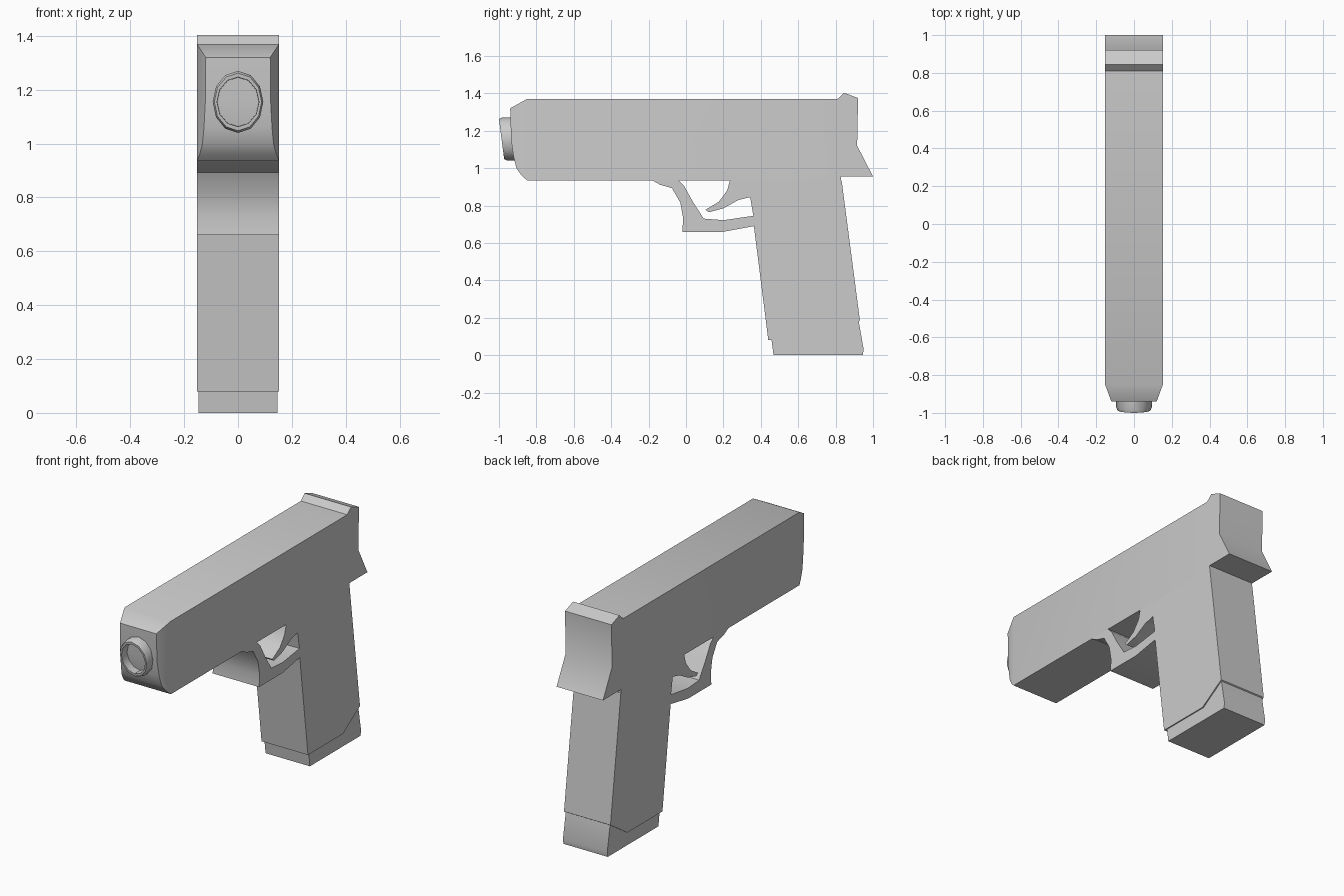
import bpy, bmesh, math

if "Cube" in bpy.data.objects:
    bpy.data.objects.remove(bpy.data.objects["Cube"])

W = 0.153  # half width of the body


def finish(bm, name):
    bmesh.ops.recalc_face_normals(bm, faces=bm.faces)
    me = bpy.data.meshes.new(name)
    bm.to_mesh(me)
    bm.free()
    ob = bpy.data.objects.new(name, me)
    bpy.context.collection.objects.link(ob)
    bpy.ops.object.select_all(action='DESELECT')
    ob.select_set(True)
    bpy.context.view_layer.objects.active = ob
    bpy.ops.object.shade_smooth_by_angle(angle=math.radians(35))
    return ob


def prism(pts, w):
    """Side profile (y, z) extruded across x; returns bmesh and both caps."""
    bm = bmesh.new()
    left = [bm.verts.new((-w, y, z)) for y, z in pts]
    right = [bm.verts.new((w, y, z)) for y, z in pts]
    n = len(pts)
    for i in range(n):
        j = (i + 1) % n
        bm.faces.new((left[i], left[j], right[j], right[i]))
    return bm, [(bm.faces.new(s), s) for s in (left, right)]


def soften(bm, test, width, segs=2):
    """Round the side edges whose two ends both pass the test."""
    edges = [e for e in bm.edges
             if e.verts[0].co.x * e.verts[1].co.x > 0
             and len(e.link_faces) == 2 and e.calc_face_angle(0) > 0.8
             and all(test(v.co) for v in e.verts)]
    bmesh.ops.bevel(bm, geom=edges, offset=width, segments=segs,
                    profile=0.5, affect='EDGES', clamp_overlap=True)


# Slide with tapered nose, rear sight and tail
slide = [(-0.85, 1.37), (0.81, 1.37), (0.845, 1.403), (0.92, 1.375),
         (0.915, 1.12), (1.0, 0.955), (0.83, 0.955), (0.83, 0.935),
         (-0.85, 0.935), (-0.88, 0.962), (-0.907, 1.0), (-0.922, 1.06),
         (-0.935, 1.15), (-0.94, 1.32)]
bm, caps = prism(slide, W)
for face, vs in caps:
    bmesh.utils.face_split(face, vs[0], vs[8])
for v in bm.verts:
    if v.co.y < -0.86:
        v.co.x *= 1 - (-0.85 - v.co.y) * 0.37 / W
soften(bm, lambda c: c.z > 1.3 or c.y < -0.84, 0.018)
finish(bm, "slide")

# Frame: guard, trigger and grip in one outline, open at the top
frame = [(-0.18, 0.935), (-0.14, 0.912), (-0.075, 0.893), (-0.03, 0.815),
         (-0.015, 0.73), (-0.02, 0.66), (0.20, 0.66), (0.363, 0.69),
         (0.44, 0.08), (0.77, 0.08), (0.93, 0.185), (0.832, 0.935),
         (0.235, 0.935), (0.22, 0.88), (0.175, 0.82), (0.105, 0.778),
         (0.12, 0.764), (0.20, 0.785), (0.28, 0.83), (0.343, 0.845),
         (0.36, 0.745), (0.20, 0.722), (0.095, 0.73), (0.04, 0.815),
         (-0.01, 0.905), (-0.04, 0.935)]
bm, caps = prism(frame, W)
soften(bm, lambda c: c.z < 0.7 and 0.36 < c.y < 0.5
       or c.y > 0.8, 0.012)
finish(bm, "frame_and_grip")

# Magazine base plate
base = [(0.455, 0.10), (0.468, 0.004), (0.945, 0.004), (0.95, 0.03),
        (0.922, 0.19), (0.77, 0.10)]
bm, caps = prism([(y, z if z > 0.01 else 0.0) for y, z in base], 0.146)
soften(bm, lambda c: c.z < 0.11 and c.y < 0.96, 0.012)
finish(bm, "magazine_base")

# Muzzle: slanted oval tube
bm = bmesh.new()
N = 12
rings = []
for y, rx, rz in [(-0.90, 0.094, 0.115), (-0.985, 0.094, 0.115),
                  (-1.0, 0.088, 0.107), (-1.0, 0.078, 0.092),
                  (-0.90, 0.076, 0.09)]:
    ring = []
    for i in range(N):
        a = math.tau * i / N
        z = 1.155 + rz * math.cos(a)
        ring.append(bm.verts.new((rx * math.sin(a),
                                  y + (1.262 - z) * 0.13, z)))
    rings.append(ring)
for r, s in zip(rings, rings[1:]):
    for i in range(N):
        j = (i + 1) % N
        bm.faces.new((r[i], r[j], s[j], s[i]))
finish(bm, "muzzle")
